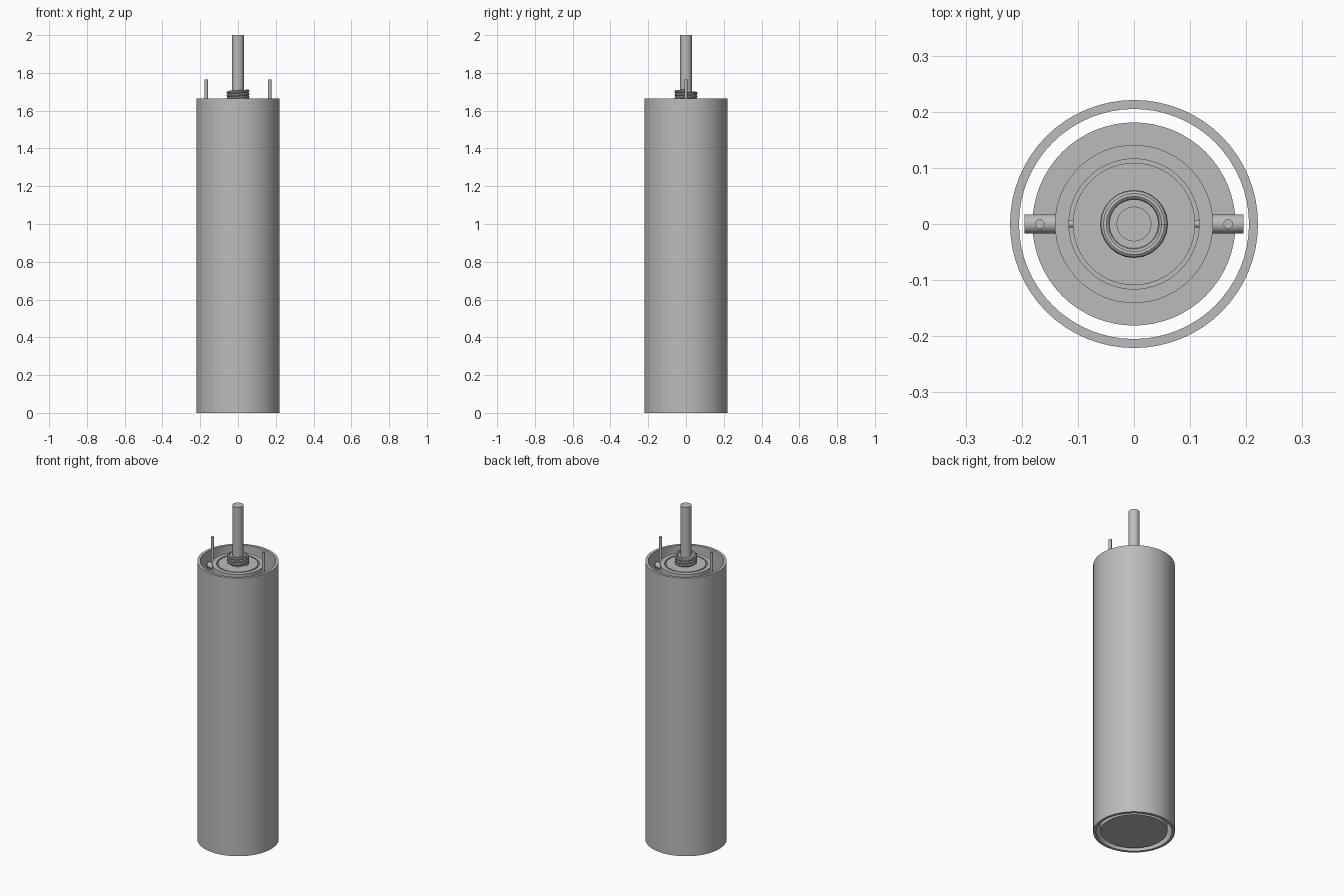
import bpy, bmesh, math
from mathutils import Matrix, Vector

cube = bpy.data.objects.get("Cube")
if cube:
    bpy.data.objects.remove(cube, do_unlink=True)

# Single grey metal
metal = bpy.data.materials.new("grey metal")
metal.use_nodes = True
GREY = (0.5, 0.5, 0.5, 1)
metal.diffuse_color = GREY
metal.node_tree.nodes["Principled BSDF"].inputs["Base Color"].default_value = GREY


def finish(name, bm):
    bmesh.ops.recalc_face_normals(bm, faces=bm.faces)
    mesh = bpy.data.meshes.new(name)
    bm.to_mesh(mesh)
    bm.free()
    mesh.materials.append(metal)
    obj = bpy.data.objects.new(name, mesh)
    bpy.context.collection.objects.link(obj)
    bpy.ops.object.select_all(action='DESELECT')
    obj.select_set(True)
    bpy.context.view_layer.objects.active = obj
    bpy.ops.object.shade_smooth_by_angle(angle=math.radians(35))
    return obj


def lathe(name, profile, closed=False, steps=64):
    """Spin an (r, z) profile around the z axis."""
    bm = bmesh.new()
    verts = [bm.verts.new((r, 0, z)) for r, z in profile]
    edges = [bm.edges.new(p) for p in zip(verts, verts[1:])]
    if closed:
        edges.append(bm.edges.new((verts[-1], verts[0])))
    bmesh.ops.spin(bm, geom=verts + edges, cent=(0, 0, 0), axis=(0, 0, 1),
                   angle=math.tau, steps=steps, use_merge=True)
    bmesh.ops.remove_doubles(bm, verts=bm.verts, dist=1e-5)
    return finish(name, bm)


def rod(name, start, end, radius, sides=24):
    a, b = Vector(start), Vector(end)
    bm = bmesh.new()
    turn = (b - a).to_track_quat('Z', 'Y').to_matrix().to_4x4()
    bmesh.ops.create_cone(bm, cap_ends=True, segments=sides, radius1=radius,
                          radius2=radius, depth=(b - a).length,
                          matrix=Matrix.Translation((a + b) / 2) @ turn)
    return finish(name, bm)


TOP, CAP, SHOULDER, PIN_Z = 1.665, 1.65, 1.56, 1.59

# Open outer sleeve
lathe("outer_tube", [(0.221, 0), (0.221, TOP), (0.205, TOP), (0.205, 0)], closed=True)

# Inner core: shoulder, raised rim, groove and centre disc
lathe("inner_core", [(0, 0.005), (0.181, 0.005), (0.181, SHOULDER), (0.141, SHOULDER),
                     (0.141, CAP), (0.116, CAP), (0.116, SHOULDER), (0.109, SHOULDER),
                     (0.109, CAP), (0, CAP)])

# Boss and shaft
lathe("shaft_boss", [(0.044, CAP - 0.01), (0.044, 1.70), (0.03, 1.70)])
rod("shaft", (0, 0, CAP - 0.01), (0, 0, 2), 0.031, 32)

# Side terminals with upright pins
for side, s in (("left", 1), ("right", -1)):
    rod(side + "_terminal", (s * 0.135, 0, PIN_Z), (s * 0.195, 0, PIN_Z), 0.017)
    rod(side + "_lead", (s * 0.1, 0, PIN_Z), (s * 0.14, 0, PIN_Z), 0.006, 12)
    rod(side + "_pin", (s * 0.168, 0, PIN_Z), (s * 0.168, 0, 1.765), 0.0085, 16)

# Coil spring swept along a helix
turns, per_turn, sides, wire = 3, 24, 10, 0.0085
bm = bmesh.new()
rings = []
for i in range(turns * per_turn + 1):
    a = math.tau * i / per_turn
    z = CAP + 0.006 + 0.048 * i / (turns * per_turn)
    ring = []
    for j in range(sides):
        b = math.tau * j / sides
        r = 0.052 + wire * math.cos(b)
        ring.append(bm.verts.new((r * math.cos(a), r * math.sin(a), z + wire * math.sin(b))))
    rings.append(ring)
for p, q in zip(rings, rings[1:]):
    for j in range(sides):
        k = (j + 1) % sides
        bm.faces.new((p[j], p[k], q[k], q[j]))
bm.faces.new(rings[0])
bm.faces.new(rings[-1])
finish("coil_spring", bm)
